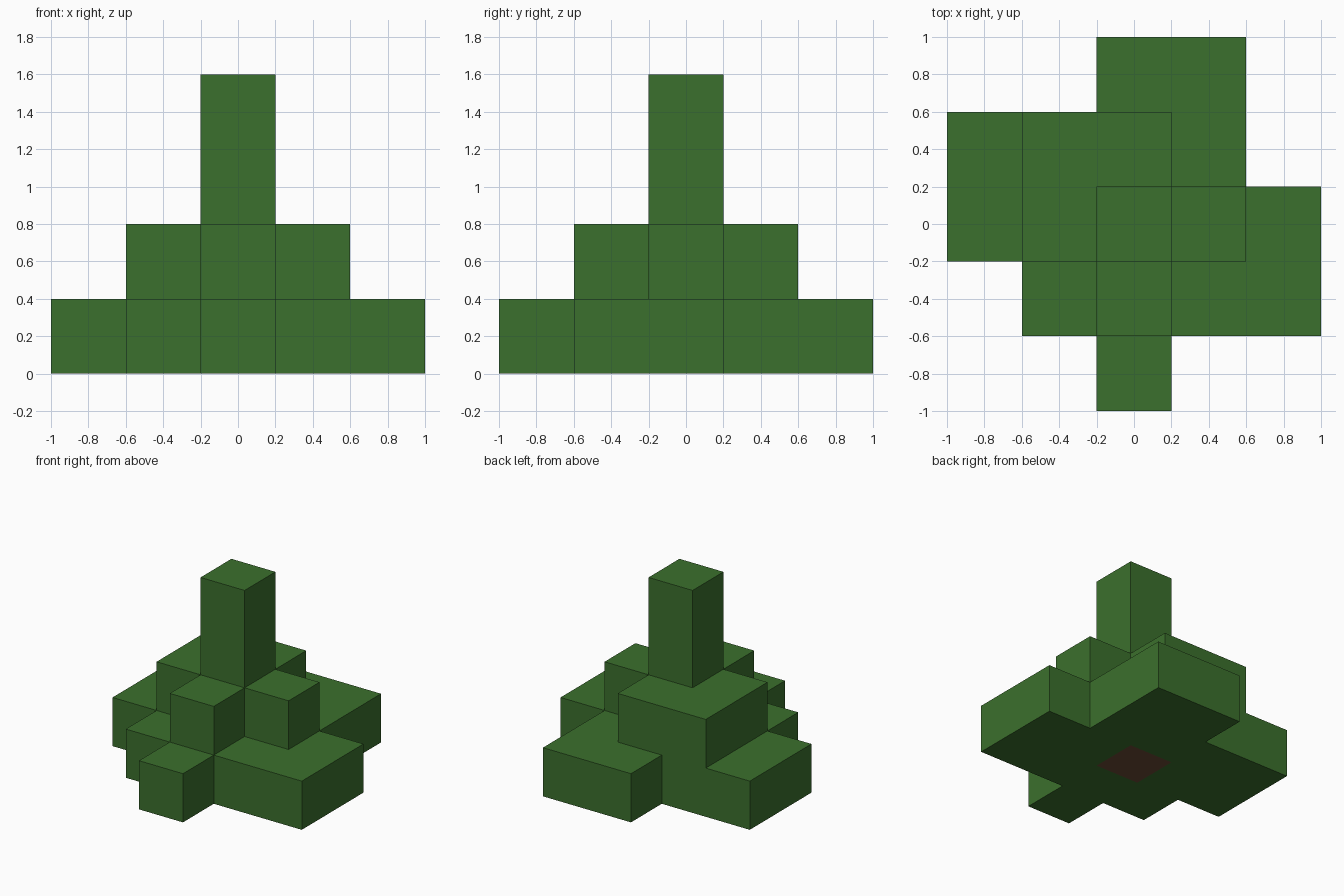
import bpy
import bmesh
from mathutils import Vector

CELL = 0.4

# Stacked layers from the ground up; rows run back to front, columns left to right.
BASE = ["..LL.",
        "LLLL.",
        "LLTLL",
        ".LLLL",
        "..L.."]
MIDDLE = [".....",
          ".LL..",
          ".LLL.",
          "..L..",
          "....."]
SPIRE = [".....", ".....", "..L..", ".....", "....."]
LAYERS = [BASE, MIDDLE, SPIRE, SPIRE]


def make_material(name, colour):
    mat = bpy.data.materials.new(name)
    mat.use_nodes = True
    mat.diffuse_color = colour
    bsdf = next(n for n in mat.node_tree.nodes if n.type == 'BSDF_PRINCIPLED')
    bsdf.inputs["Base Color"].default_value = colour
    bsdf.inputs["Roughness"].default_value = 1.0
    return mat


def finish(name, bm, mat):
    bmesh.ops.recalc_face_normals(bm, faces=bm.faces)
    mesh = bpy.data.meshes.new(name)
    bm.to_mesh(mesh)
    bm.free()
    mesh.materials.append(mat)
    obj = bpy.data.objects.new(name, mesh)
    bpy.context.collection.objects.link(obj)
    return obj


def cell_centre(cell):
    return (Vector(cell) + Vector((0, 0, 0.5))) * CELL


def add_side(bm, cell, axis, sign):
    """Add one square side of a cell."""
    normal, u, v = Vector(), Vector(), Vector()
    normal[axis] = sign * CELL / 2
    u[(axis + 1) % 3] = CELL / 2
    v[(axis + 2) % 3] = sign * CELL / 2
    mid = cell_centre(cell) + normal
    bm.faces.new([bm.verts.new(mid + p) for p in (-u - v, u - v, u + v, v - u)])


if "Cube" in bpy.data.objects:
    bpy.data.objects.remove(bpy.data.objects["Cube"], do_unlink=True)

leaf_green = make_material("leaf green", (0.044, 0.162, 0.026, 1))
bark_brown = make_material("bark brown", (0.150, 0.070, 0.036, 1))

filled = {(col - 2, 2 - row, level): kind
          for level, layer in enumerate(LAYERS)
          for row, line in enumerate(layer)
          for col, kind in enumerate(line) if kind != "."}

# Foliage: outer skin of all leaf cells, merged into large flat faces
bm = bmesh.new()
for cell, kind in filled.items():
    if kind != "L":
        continue
    for axis in range(3):
        for sign in (-1, 1):
            neighbour = list(cell)
            neighbour[axis] += sign
            if tuple(neighbour) not in filled:
                add_side(bm, cell, axis, sign)
bmesh.ops.remove_doubles(bm, verts=bm.verts, dist=0.001)
finish("foliage", bm, leaf_green)

# Trunk: block set into the foliage, showing underneath
bm = bmesh.new()
bmesh.ops.create_cube(bm, size=CELL)
trunk_cell = next(c for c, kind in filled.items() if kind == "T")
bmesh.ops.translate(bm, verts=bm.verts, vec=cell_centre(trunk_cell))
finish("trunk", bm, bark_brown)
